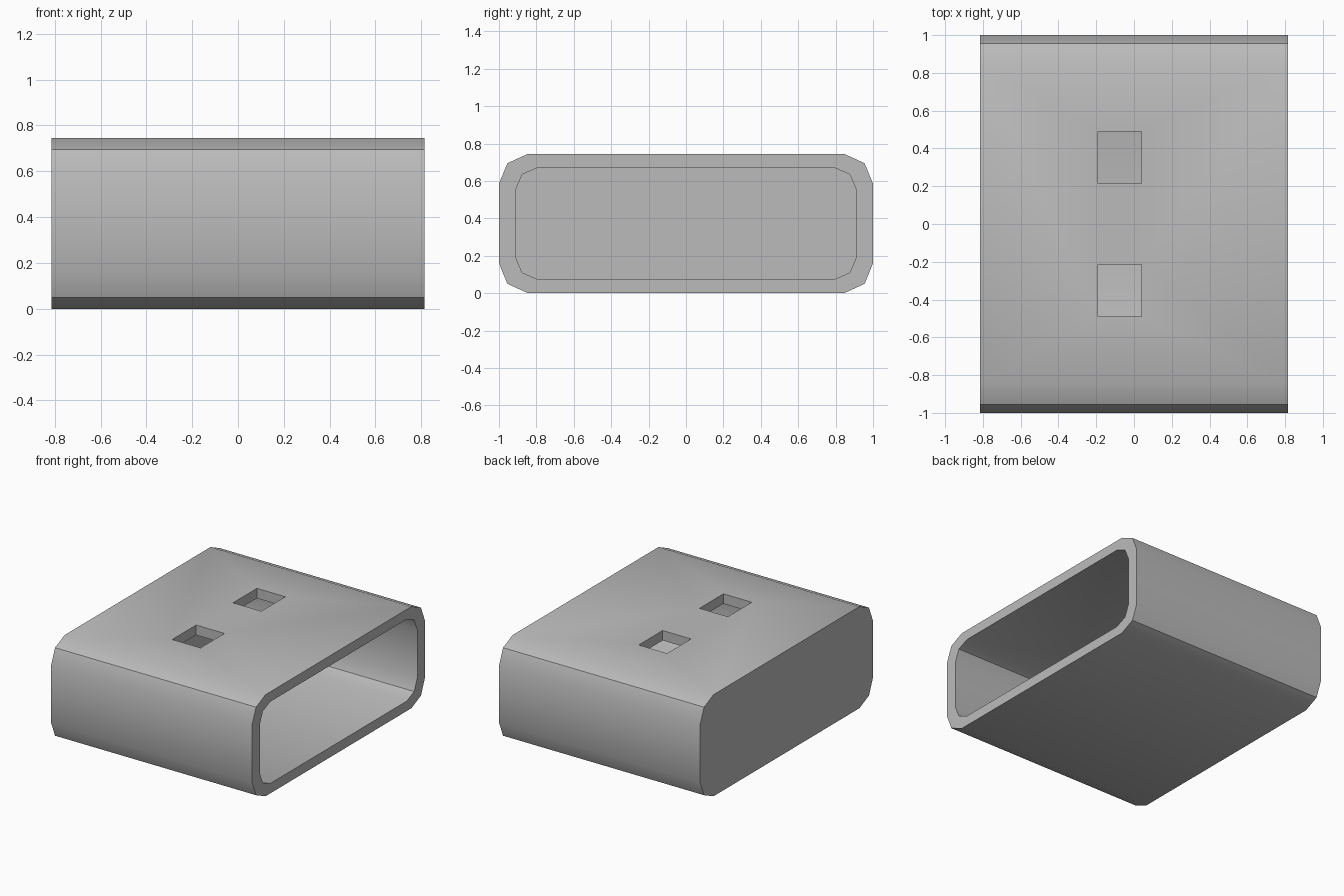
import bpy
import bmesh

cube = bpy.data.objects.get("Cube")
if cube:
    bpy.data.objects.remove(cube, do_unlink=True)

HALF_X, HEIGHT, WALL = 0.815, 0.745, 0.08

grey = bpy.data.materials.new("plain_grey")
grey.use_nodes = True
color = (0.5, 0.5, 0.5, 1)
grey.diffuse_color = color
grey.node_tree.nodes["Principled BSDF"].inputs["Base Color"].default_value = color


def prism(name, corner, x0, x1):
    """Extrude along x a section mirrored from its top +y corner points."""
    mid = HEIGHT / 2
    top = corner + [(-y, z) for y, z in reversed(corner)]
    section = top + [(y, 2 * mid - z) for y, z in reversed(top)]
    bm = bmesh.new()
    face = bm.faces.new([bm.verts.new((x0, y, z)) for y, z in section])
    ext = bmesh.ops.extrude_face_region(bm, geom=[face])
    verts = [v for v in ext["geom"] if isinstance(v, bmesh.types.BMVert)]
    bmesh.ops.translate(bm, verts=verts, vec=(x1 - x0, 0, 0))
    bmesh.ops.recalc_face_normals(bm, faces=bm.faces)
    mesh = bpy.data.meshes.new(name)
    bm.to_mesh(mesh)
    bm.free()
    obj = bpy.data.objects.new(name, mesh)
    bpy.context.collection.objects.link(obj)
    return obj


def cut(target, cutter):
    """Subtract the cutter from the target and remove it."""
    bpy.ops.object.select_all(action="DESELECT")
    bpy.context.view_layer.objects.active = target
    target.select_set(True)
    mod = target.modifiers.new("cut", "BOOLEAN")
    mod.operation = "DIFFERENCE"
    mod.solver = "EXACT"
    mod.object = cutter
    bpy.ops.object.modifier_apply(modifier=mod.name)
    bpy.data.objects.remove(cutter, do_unlink=True)


# Sleeve body with double-bevelled corners
body = prism("sleeve_body", [(1.0, 0.585), (0.955, 0.695), (0.845, HEIGHT)],
             -HALF_X, HALF_X)
body.data.materials.append(grey)

# Cavity open on the +x end
cavity = prism("cavity_cutter", [(0.912, 0.55), (0.876, 0.635), (0.79, 0.672)],
               -HALF_X + WALL, HALF_X + 0.1)
cut(body, cavity)

# Two rectangular slots through the top wall
for side in (-1, 1):
    bpy.ops.mesh.primitive_cube_add(size=1, location=(-0.075, side * 0.352, HEIGHT))
    slot = bpy.context.object
    slot.scale = (0.23, 0.277, 0.4)
    bpy.context.view_layer.update()
    cut(body, slot)

bpy.ops.object.shade_smooth_by_angle()
